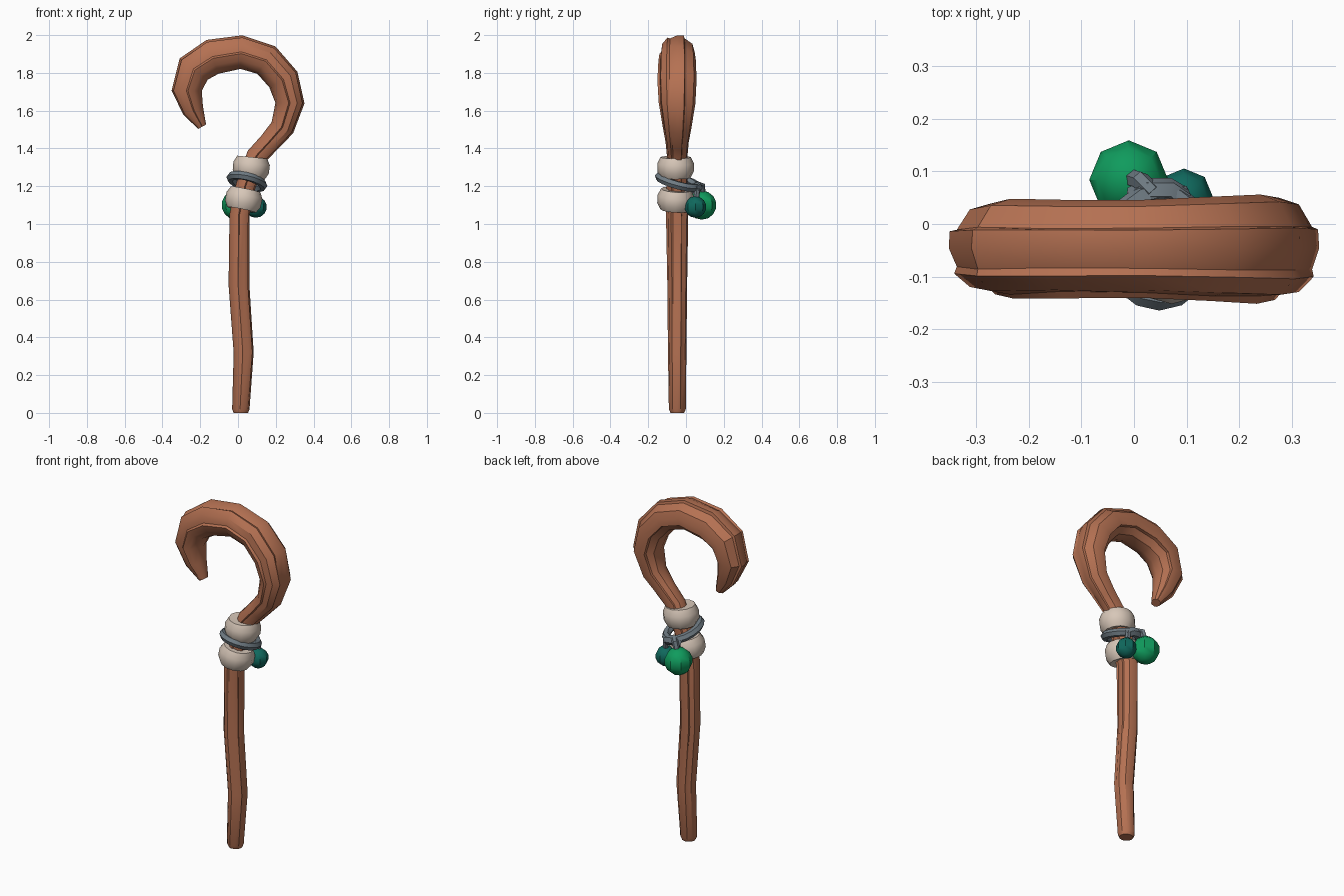
import bpy, bmesh, math
from mathutils import Vector, Matrix

cube = bpy.data.objects.get("Cube")
if cube:
    bpy.data.objects.remove(cube)


def material(name, rgb):
    m = bpy.data.materials.new(name)
    m.use_nodes = True
    m.diffuse_color = (*rgb, 1)
    m.node_tree.nodes["Principled BSDF"].inputs["Base Color"].default_value = (*rgb, 1)
    return m


wood = material("warm wood", (0.46, 0.165, 0.085))
bone = material("cream bone", (0.68, 0.57, 0.48))
cord_grey = material("slate cord", (0.16, 0.2, 0.23))
green = material("bright green", (0.005, 0.33, 0.11))
teal = material("dark teal", (0.005, 0.14, 0.11))


def finish(name, bm, mat, angle=40):
    bmesh.ops.recalc_face_normals(bm, faces=bm.faces)
    mesh = bpy.data.meshes.new(name)
    bm.to_mesh(mesh)
    bm.free()
    mesh.materials.append(mat)
    obj = bpy.data.objects.new(name, mesh)
    bpy.context.collection.objects.link(obj)
    bpy.ops.object.select_all(action='DESELECT')
    obj.select_set(True)
    bpy.context.view_layer.objects.active = obj
    bpy.ops.object.shade_smooth_by_angle(angle=math.radians(angle))
    return obj


def skin(bm, rings, closed=False):
    """Bridge rings of equal vertex count; cap the ends unless closed."""
    loops = [[bm.verts.new(p) for p in r] for r in rings]
    n = len(loops[0])
    pairs = list(zip(loops, loops[1:])) + ([(loops[-1], loops[0])] if closed else [])
    for a, b in pairs:
        for i in range(n):
            j = (i + 1) % n
            bm.faces.new((a[i], a[j], b[j], b[i]))
    if not closed:
        bm.faces.new(loops[0])
        bm.faces.new(loops[-1])


# Staff path: x, z, radius in the hook plane, radius in depth
path = [
    (.015, 0, .038, .036), (.015, .02, .046, .045), (.03, .32, .053, .048),
    (.005, .68, .055, .052), (.008, 1.05, .053, .058), (.04, 1.2, .052, .055),
    (.1, 1.36, .056, .054), (.165, 1.43, .056, .06), (.235, 1.51, .064, .075),
    (.275, 1.64, .077, .096), (.24, 1.765, .085, .102), (.15, 1.868, .087, .098),
    (.018, 1.91, .089, .092), (-.135, 1.885, .095, .092), (-.235, 1.82, .093, .094),
    (-.272, 1.705, .08, .085), (-.237, 1.6, .056, .06), (-.19, 1.515, .024, .03),
]
# Bark ridges: angle around the staff, followed by a small inward step
ridges = (-92, -30, 24, 118)
section = []
for a in range(-180, 180, 30):
    if all(abs(a - r) > 9 for r in ridges):
        section.append((a, 0))
for k, r in enumerate(ridges):
    section += [(r - 3, .04 + .01 * k), (r + 3, -.11)]
section.sort()

rings = []
for i, (x, z, rn, ry) in enumerate(path):
    p, q = path[max(i - 1, 0)], path[min(i + 1, len(path) - 1)]
    t = Vector((q[0] - p[0], 0, q[1] - p[1])).normalized()
    if i < 2:
        t = Vector((0, 0, 1))
    n = Vector((0, 1, 0)).cross(t)
    fade = 0 if i < 2 else .4 + .6 * abs(math.sin(i * 1.1))
    ring = []
    for a, s in section:
        k = 1 + s * fade
        c = math.radians(a)
        ring.append(Vector((x, -.046, z)) + n * rn * k * math.cos(c)
                    + Vector((0, ry * k * math.sin(c), 0)))
    rings.append(ring)
bm = bmesh.new()
skin(bm, rings)
finish("staff", bm, wood, 35)


# Rounded beads threaded on the neck
def bead(name, centre, tilt_x, tilt_y):
    bm = bmesh.new()
    profile = [(.045, -.05), (.078, -.056), (.096, -.024), (.097, .02), (.08, .054), (.045, .052)]
    skin(bm, [[(r * math.cos(a), r * math.sin(a), z) for a in
               [math.tau * k / 12 for k in range(12)]] for r, z in profile])
    rot = Matrix.Rotation(tilt_y, 4, 'Y') @ Matrix.Rotation(tilt_x, 4, 'X')
    bm.transform(Matrix.Translation(centre) @ rot)
    finish(name, bm, bone, 50)


bead("upper_bead", (.07, -.055, 1.3), 0, .1)
bead("lower_bead", (.03, -.055, 1.13), -.06, .2)


# Cord pieces swept as tubes
def tube(name, points, radius, closed=False, sides=6):
    bm = bmesh.new()
    pts = [Vector(p) for p in points]
    n = len(pts)
    rings = []
    for i, p in enumerate(pts):
        a = pts[(i - 1) % n] if closed or i else p
        b = pts[(i + 1) % n] if closed or i < n - 1 else p
        t = (b - a).normalized()
        u = t.cross(Vector((0.1, 0.2, 1))).normalized()
        v = t.cross(u)
        rings.append([p + (u * math.cos(c) + v * math.sin(c)) * radius
                      for c in [math.tau * k / sides for k in range(sides)]])
    skin(bm, rings, closed)
    finish(name, bm, cord_grey, 50)


loop = []
for k in range(16):
    a = math.tau * k / 16
    dx, dy = .086 * math.cos(a), .1 * math.sin(a)
    loop.append((.047 + dx, -.042 + dy, 1.225 - .24 * dx - .27 * dy))
tube("cord_loop", loop, .023, True)
tube("cord_knot", [(.0, .045, 1.19), (.03, .062, 1.2), (.065, .062, 1.195), (.09, .045, 1.18)], .027)
tube("large_berry_stem", [(.035, .06, 1.21), (.012, .083, 1.205), (-.005, .087, 1.15)], .018)
tube("small_berry_stem", [(.06, .055, 1.2), (.09, .06, 1.18), (.093, .052, 1.12)], .016)


# Hanging berries
def berry(name, centre, radius, mat):
    bm = bmesh.new()
    bmesh.ops.create_uvsphere(bm, u_segments=8, v_segments=7, radius=radius)
    bm.transform(Matrix.Translation(centre))
    finish(name, bm, mat, 40)


berry("large_berry", (-.01, .084, 1.1), .077, green)
berry("small_berry", (.095, .05, 1.09), .057, teal)
